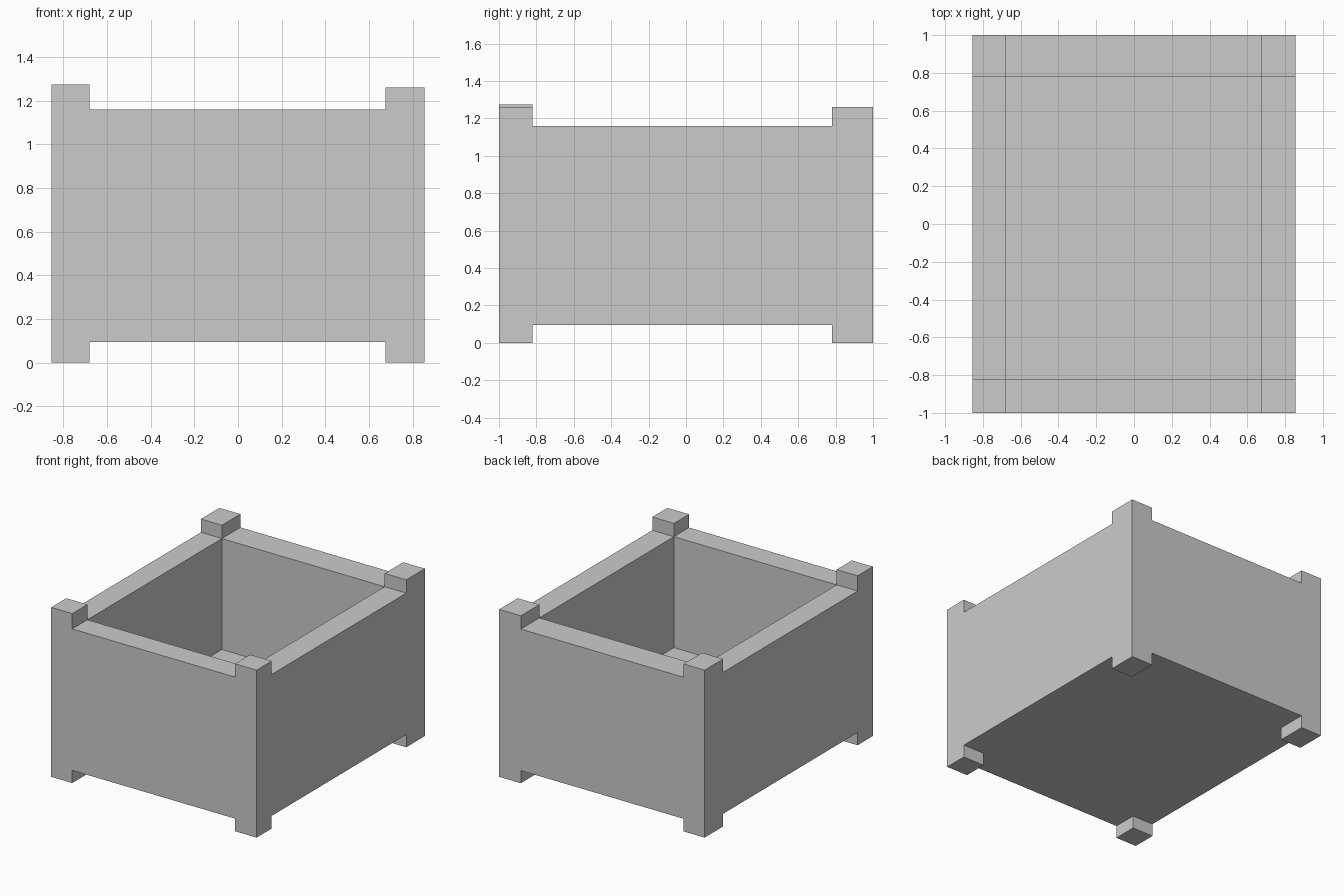
import bpy
import bmesh

default = bpy.data.objects.get("Cube")
if default:
    bpy.data.objects.remove(default, do_unlink=True)

# Grid lines separating the corner posts, walls and cavity
XS = (-0.855, -0.68, 0.675, 0.855)
YS = (-1.0, -0.82, 0.78, 1.0)
BASE, RIM, POST_TOP, FLOOR = 0.095, 1.16, 1.26, 0.325
TALL_POST_TOP = 1.275

grey = bpy.data.materials.new("plain grey")
grey.use_nodes = True
colour = (0.6, 0.6, 0.6, 1.0)
grey.diffuse_color = colour
grey.node_tree.nodes["Principled BSDF"].inputs["Base Color"].default_value = colour

bm = bmesh.new()


def sheet(z):
    """Three by three sheet of faces, keyed by cell."""
    verts = [[bm.verts.new((x, y, z)) for y in YS] for x in XS]
    cells = {}
    for i in range(3):
        for j in range(3):
            cells[i, j] = bm.faces.new((verts[i][j], verts[i + 1][j],
                                        verts[i + 1][j + 1], verts[i][j + 1]))
    return verts, cells


def pull(face, z):
    """Extrude one cell straight to height z."""
    new = bmesh.ops.extrude_discrete_faces(bm, faces=[face])["faces"][0]
    for v in new.verts:
        v.co.z = z


# Solid body between underside and rim
low, under = sheet(BASE)
high, rim = sheet(RIM)
ring = [(i, 0) for i in range(3)] + [(3, j) for j in range(3)]
ring += [(i, 3) for i in (3, 2, 1)] + [(0, j) for j in (3, 2, 1)]
for (a, b), (c, d) in zip(ring, ring[1:] + ring[:1]):
    bm.faces.new((low[a][b], low[c][d], high[c][d], high[a][b]))

# Cavity, corner posts and feet
pull(rim[1, 1], FLOOR)
for i in (0, 2):
    for j in (0, 2):
        pull(rim[i, j], TALL_POST_TOP if i == j == 0 else POST_TOP)
        pull(under[i, j], 0.0)

# Merge seams and coplanar faces into clean flat panels
bmesh.ops.remove_doubles(bm, verts=bm.verts[:], dist=0.0001)
bmesh.ops.recalc_face_normals(bm, faces=bm.faces[:])
bmesh.ops.dissolve_limit(bm, angle_limit=0.01, verts=bm.verts[:], edges=bm.edges[:])

mesh = bpy.data.meshes.new("open_box")
bm.to_mesh(mesh)
bm.free()
mesh.materials.append(grey)
box = bpy.data.objects.new("open_box", mesh)
bpy.context.collection.objects.link(box)
